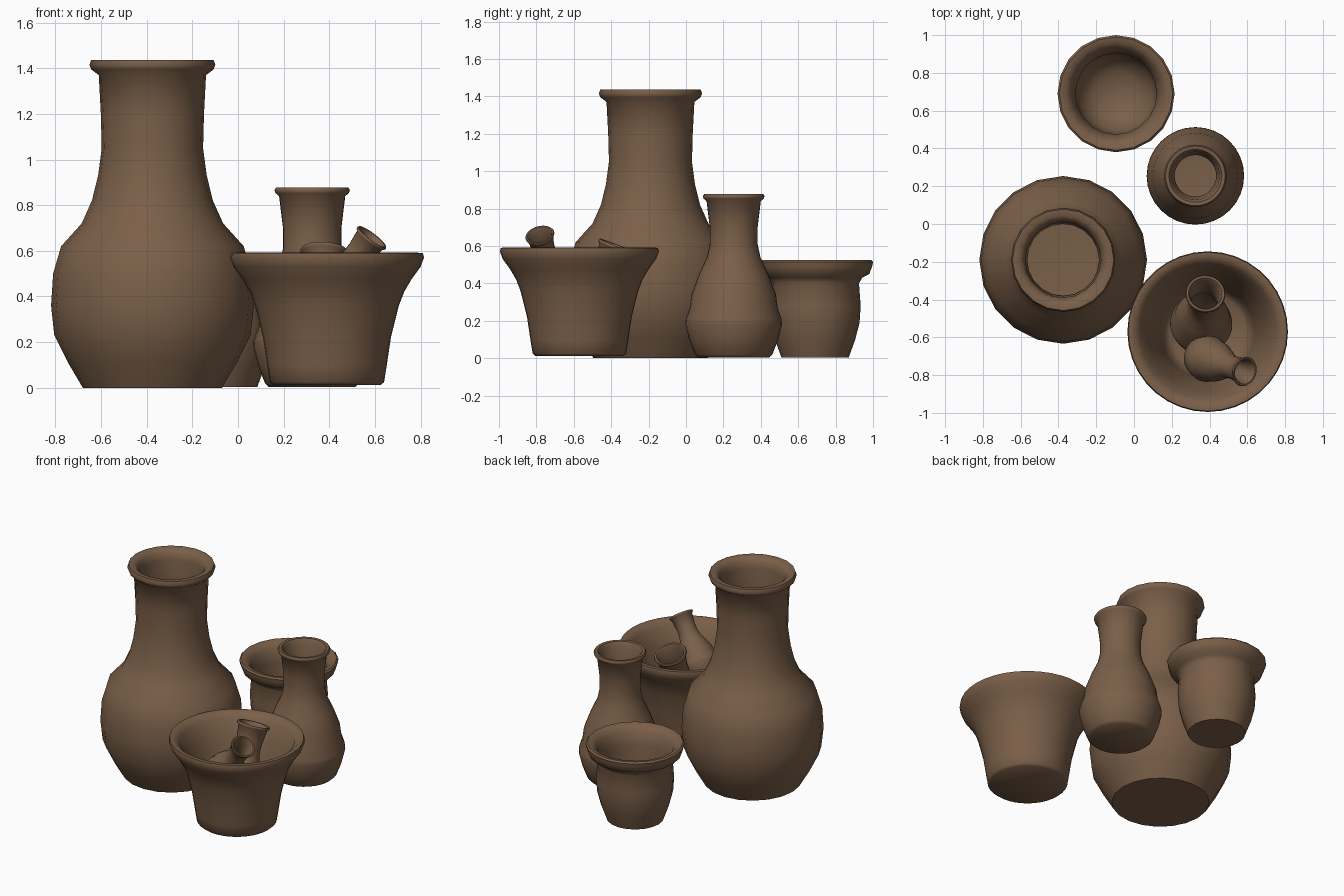
import bpy, bmesh, math
from mathutils import Vector

if "Cube" in bpy.data.objects:
    bpy.data.objects.remove(bpy.data.objects["Cube"], do_unlink=True)

# Single terracotta-brown material
clay = bpy.data.materials.new("brown_clay")
clay.use_nodes = True
colour = (0.195, 0.115, 0.066, 1)
clay.diffuse_color = colour
bsdf = clay.node_tree.nodes["Principled BSDF"]
bsdf.inputs["Base Color"].default_value = colour
bsdf.inputs["Roughness"].default_value = 0.8


def lathe(name, profile, sides, location, axis=(0, 0, 1), scale=1):
    """Spin an (r, z) profile, outside then inside, around its own z axis."""
    bm = bmesh.new()
    verts = [bm.verts.new((r, 0, z)) for r, z in profile]
    edges = [bm.edges.new(pair) for pair in zip(verts, verts[1:])]
    bmesh.ops.spin(bm, geom=verts + edges, cent=(0, 0, 0), axis=(0, 0, 1),
                   angle=math.tau, steps=sides, use_duplicate=False)
    bmesh.ops.remove_doubles(bm, verts=bm.verts[:], dist=0.0005)
    bmesh.ops.recalc_face_normals(bm, faces=bm.faces[:])
    mesh = bpy.data.meshes.new(name)
    bm.to_mesh(mesh)
    bm.free()
    mesh.materials.append(clay)
    obj = bpy.data.objects.new(name, mesh)
    bpy.context.collection.objects.link(obj)
    obj.location = location
    obj.scale = (scale,) * 3
    obj.rotation_euler = Vector(axis).to_track_quat('Z', 'Y').to_euler()
    bpy.ops.object.select_all(action='DESELECT')
    obj.select_set(True)
    bpy.context.view_layer.objects.active = obj
    bpy.ops.object.shade_smooth_by_angle(angle=math.radians(50))
    return obj


# Large jar with a bulbous body and rolled lip
jar = [(0, 0), (.305, 0), (.37, .11), (.43, .23), (.444, .36), (.435, .5),
       (.4, .62), (.31, .72), (.265, .82), (.238, .93), (.222, 1.05),
       (.226, 1.2), (.235, 1.37), (.268, 1.395), (.276, 1.415), (.268, 1.437),
       (.235, 1.437), (.21, 1.415), (.2, 1.37), (.19, 1.05), (.23, .82),
       (.37, .6), (.4, .36), (.3, .08), (0, .05)]
lathe("large_jar", jar, 20, (-.375, -.19, 0))

# Slim vase, reused at smaller sizes
vase = [(0, .004), (.19, .004), (.207, .02), (.238, .1), (.258, .18),
        (.256, .21), (.235, .27), (.226, .34), (.185, .45), (.143, .54),
        (.128, .61), (.128, .7), (.145, .84), (.161, .853), (.165, .866),
        (.158, .877), (.14, .875), (.127, .855), (.11, .7), (.11, .6),
        (.165, .44), (.22, .2), (.16, .06), (0, .04)]
lathe("tall_vase", vase, 32, (.325, .255, 0))
lathe("small_leaning_vase", vase, 28, (.35, -.57, .08), (.05, .36, .93), .64)
lathe("smallest_leaning_vase", vase, 28, (.338, -.695, .334),
      (.595, -.208, .777), .48)

# Round pot at the back with a heavy overhanging rim
round_pot = [(0, .004), (.18, .004), (.215, .1), (.238, .19), (.244, .28),
             (.235, .4), (.252, .43), (.29, .45), (.305, .49), (.31, .515),
             (.3, .525), (.27, .52), (.24, .49), (.215, .4), (.22, .28),
             (.19, .13), (.12, .07), (0, .05)]
lathe("round_pot", round_pot, 20, (-.095, .69, 0))

# Flared pot at the front, holding the two leaning vases
flared_pot = [(0, .012), (.235, .012), (.25, .025), (.262, .1), (.28, .22),
              (.315, .36), (.338, .42), (.37, .475), (.41, .53), (.425, .57),
              (.42, .59), (.395, .592), (.36, .56), (.32, .46), (.28, .35),
              (.25, .2), (.23, .08), (.2, .05), (0, .05)]
lathe("flared_pot", flared_pot, 36, (.39, -.57, 0))
